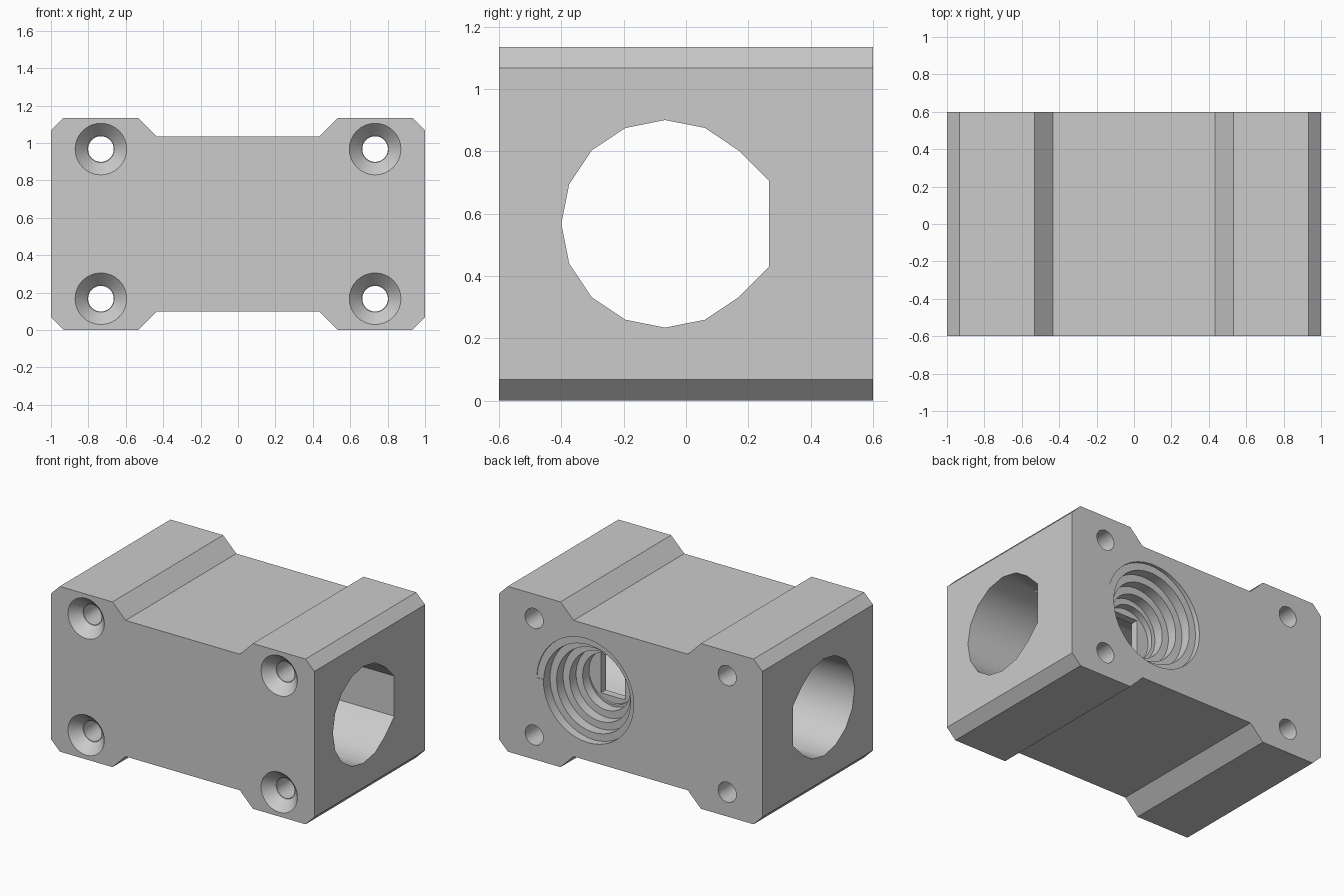
import bpy, bmesh
from math import cos, sin, tau

cube = bpy.data.objects.get("Cube")
if cube:
    bpy.data.objects.remove(cube)

MID_Z = 0.567          # height of the block's centre line
HALF_Y = 0.6


def loft(name, rings, seam_rows=None):
    """Skin a list of equal point loops and cap both ends."""
    bm = bmesh.new()
    loops = [[bm.verts.new(p) for p in ring] for ring in rings]
    n = len(loops[0])
    for row, (a, b) in enumerate(zip(loops, loops[1:])):
        for i in range(n):
            if i == n - 1 and seam_rows is not None and row not in seam_rows:
                continue
            j = (i + 1) % n
            bm.faces.new((a[i], a[j], b[j], b[i]))
    bm.faces.new(loops[0])
    bm.faces.new(loops[-1])
    bmesh.ops.remove_doubles(bm, verts=bm.verts, dist=1e-5)
    bmesh.ops.dissolve_degenerate(bm, edges=bm.edges, dist=1e-5)
    bmesh.ops.recalc_face_normals(bm, faces=bm.faces)
    mesh = bpy.data.meshes.new(name)
    bm.to_mesh(mesh)
    bm.free()
    obj = bpy.data.objects.new(name, mesh)
    bpy.context.collection.objects.link(obj)
    return obj


def circle_y(x, z, r, y, sides=32):
    return [(x + r * cos(tau * i / sides), y, z + r * sin(tau * i / sides))
            for i in range(sides)]


# Block: chamfered profile with a shallow channel above and below
quarter = [(1, 0.5), (0.933, MID_Z), (0.533, MID_Z), (0.433, 0.467)]
half = quarter + [(-x, z) for x, z in reversed(quarter)]
profile = half + [(-x, -z) for x, z in half]
block = loft("clamp_block", [[(x, y, MID_Z + z) for x, z in profile]
                             for y in (-HALF_Y, HALF_Y)])
cutters = []

# Cross bore: sixteen-sided, with a truncated teardrop at the back
R = 0.333
bore = [(R * cos(tau * i / 16), R * sin(tau * i / 16)) for i in range(2, 15)]
tip = R * (2 ** 0.5 - 1)
bore += [(R, -tip), (R, tip)]
cutters.append(loft("bore_cutter", [[(x, y - 0.067, MID_Z + z) for y, z in bore]
                                    for x in (-1.1, 1.1)]))

# Four countersunk screw holes from front to back
for x in (-0.733, 0.733):
    for dz in (-0.4, 0.4):
        steps = [(0.138, -0.7), (0.138, -HALF_Y), (0.072, -0.53),
                 (0.0685, -0.53), (0.0685, 0.7)]
        cutters.append(loft("screw_cutter", [circle_y(x, MID_Z + dz, r, y)
                                             for r, y in steps]))

# Spiral stepped recess in the back, narrowing as it goes in
TURNS, SEG, START_R = 4, 64, 0.38
STEP_R, STEP_D, LIP = 0.05, 0.07, 0.003
CX = 0.333
END_R = START_R - TURNS * STEP_R


def spiral_ring(k, depth_of):
    ring = []
    for i in range(SEG + 1):
        t = i / SEG
        r = max(START_R - (k + t) * STEP_R, END_R)
        a = tau * t
        ring.append((CX + r * cos(a), HALF_Y - depth_of(t), MID_Z + r * sin(a)))
    return ring


rings = [spiral_ring(0, lambda t: -0.05), spiral_ring(0, lambda t: LIP)]
for k in range(TURNS + 1):
    for level in (k - 1, k):
        rings.append(spiral_ring(k, lambda t, v=level: LIP + STEP_D * min(max(v + t, 0), TURNS)))
cutters.append(loft("spiral_cutter", rings, seam_rows={0}))

# Rectangular window from the recess floor into the bore
window = [(-0.09, -0.135), (0.09, -0.135), (0.09, 0.135), (-0.09, 0.135)]
cutters.append(loft("window_cutter", [[(CX + x, y, MID_Z + z) for x, z in window]
                                      for y in (0.2, 0.4)]))

# Cut every opening out of the block
bpy.ops.object.select_all(action='DESELECT')
bpy.context.view_layer.objects.active = block
block.select_set(True)
for cutter in cutters:
    mod = block.modifiers.new("cut", 'BOOLEAN')
    mod.operation, mod.solver, mod.object = 'DIFFERENCE', 'EXACT', cutter
    bpy.ops.object.modifier_apply(modifier=mod.name)
    bpy.data.objects.remove(cutter)

bpy.ops.object.shade_smooth_by_angle(angle=0.52)
